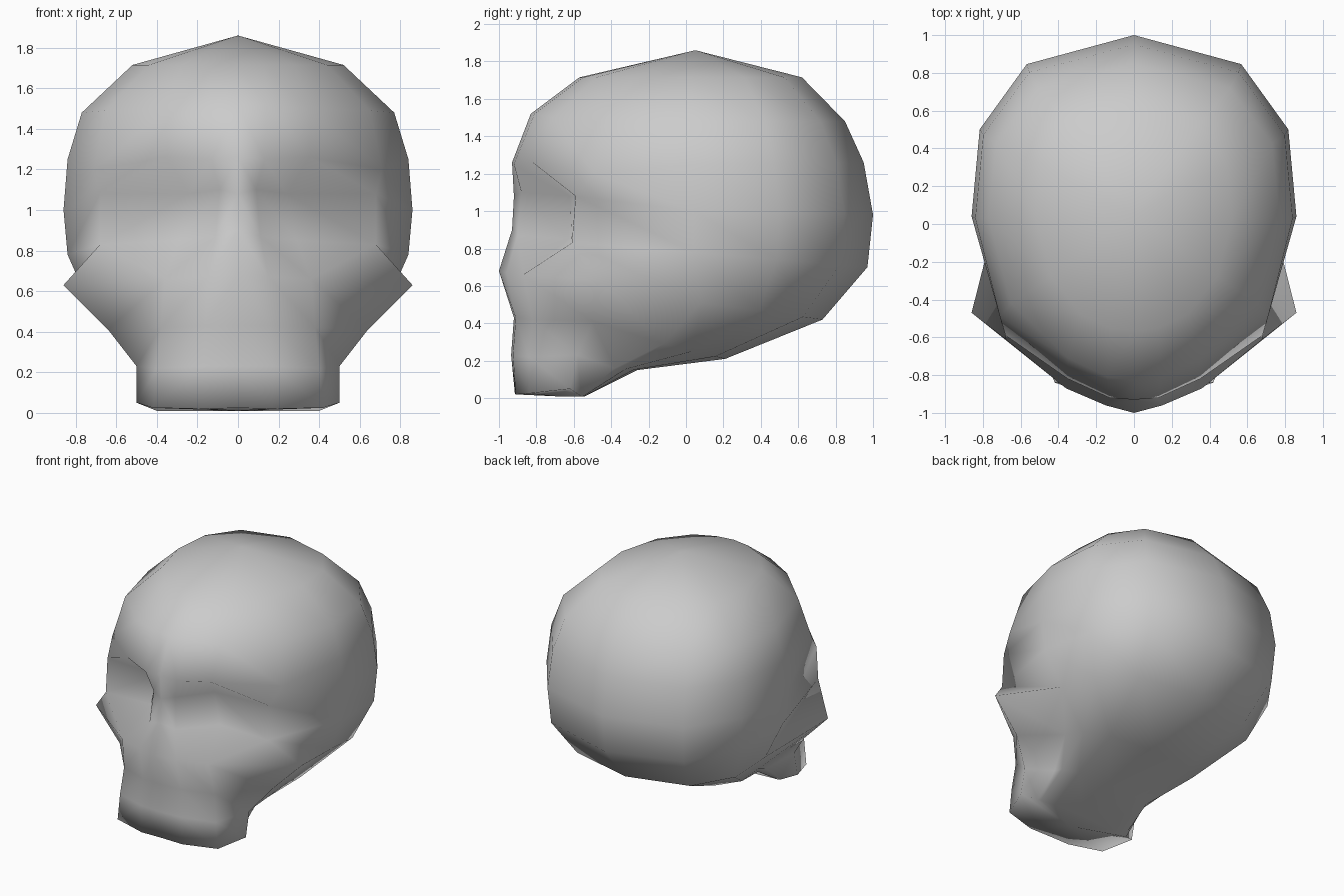
import bpy, bmesh

# Face half: per level, four points from the centre line out to the temple / cheekbone
face = [
    [(0, -.57, 1.715), (.13, -.55, 1.715), (.28, -.48, 1.715), (.44, -.28, 1.715)],    # forehead top
    [(0, -.83, 1.52), (.14, -.81, 1.52), (.35, -.71, 1.50), (.65, -.42, 1.49)],     # forehead
    [(0, -.93, 1.26), (.13, -.92, 1.25), (.35, -.82, 1.26), (.71, -.49, 1.20)],     # brow
    [(0, -.92, 1.08), (.09, -.88, 1.10), (.24, -.62, 1.08), (.68, -.59, 1.08)],     # socket, upper
    [(0, -.93, .90), (.11, -.90, .87), (.29, -.63, .85), (.68, -.61, .83)],         # socket, lower
    [(0, -1.0, .68), (.15, -.96, .67), (.36, -.87, .66), (.86, -.47, .63)],         # nose and cheekbone
    [(0, -.92, .43), (.16, -.91, .43), (.38, -.82, .42), (.64, -.50, .41)],         # under the cheek
    [(0, -.935, .23), (.17, -.925, .23), (.40, -.84, .22), (.50, -.58, .23)],       # muzzle
    [(0, -.915, .025), (.17, -.91, .02), (.42, -.84, .025), (.50, -.62, .05)],      # muzzle rim
]
# Rear half: half width, y of widest point, rear y, z at side, z at rear
rear = [
    (.52, .03, .62, 1.715, 1.715),
    (.77, .03, .85, 1.48, 1.48),
    (.84, .03, .95, 1.25, 1.26),
    (.86, .04, 1.0, 1.00, .98),
    (.84, .04, .97, .78, .70),
    (.72, .08, .73, .51, .42),
    (.52, -.12, .21, .29, .21),
    (.40, -.38, -.26, .16, .15),
    (.40, -.56, -.54, .01, .01),
]
# Rounded rear arc: (width share, depth share)
arc = [(1, 0), (.95, .48), (.66, .84), (0, 1)]

bm = bmesh.new()
rings = []
for front, (rx, y0, yb, z0, zb) in zip(face, rear):
    pts = front + [(rx * u, y0 + (yb - y0) * v, z0 + (zb - z0) * v) for u, v in arc]
    rings.append([bm.verts.new(p) for p in pts])

# Skin between levels, then close crown and base
n = len(rings[0])
crown = bm.verts.new((0, .05, 1.86))
base = bm.verts.new((0, -.70, .01))
for c in range(n - 1):
    bm.faces.new((crown, rings[0][c], rings[0][c + 1]))
    for a, b in zip(rings, rings[1:]):
        bm.faces.new((a[c], b[c], b[c + 1], a[c + 1]))
    bm.faces.new((base, rings[-1][c + 1], rings[-1][c]))
for f in bm.faces:
    f.smooth = True

mesh = bpy.data.meshes.new("skull")
bm.to_mesh(mesh)
bm.free()
skull = bpy.data.objects.new("skull", mesh)
bpy.context.collection.objects.link(skull)

# Mirror to the other side
mirror = skull.modifiers.new("mirror", 'MIRROR')
mirror.use_clip = True
mirror.merge_threshold = .001
